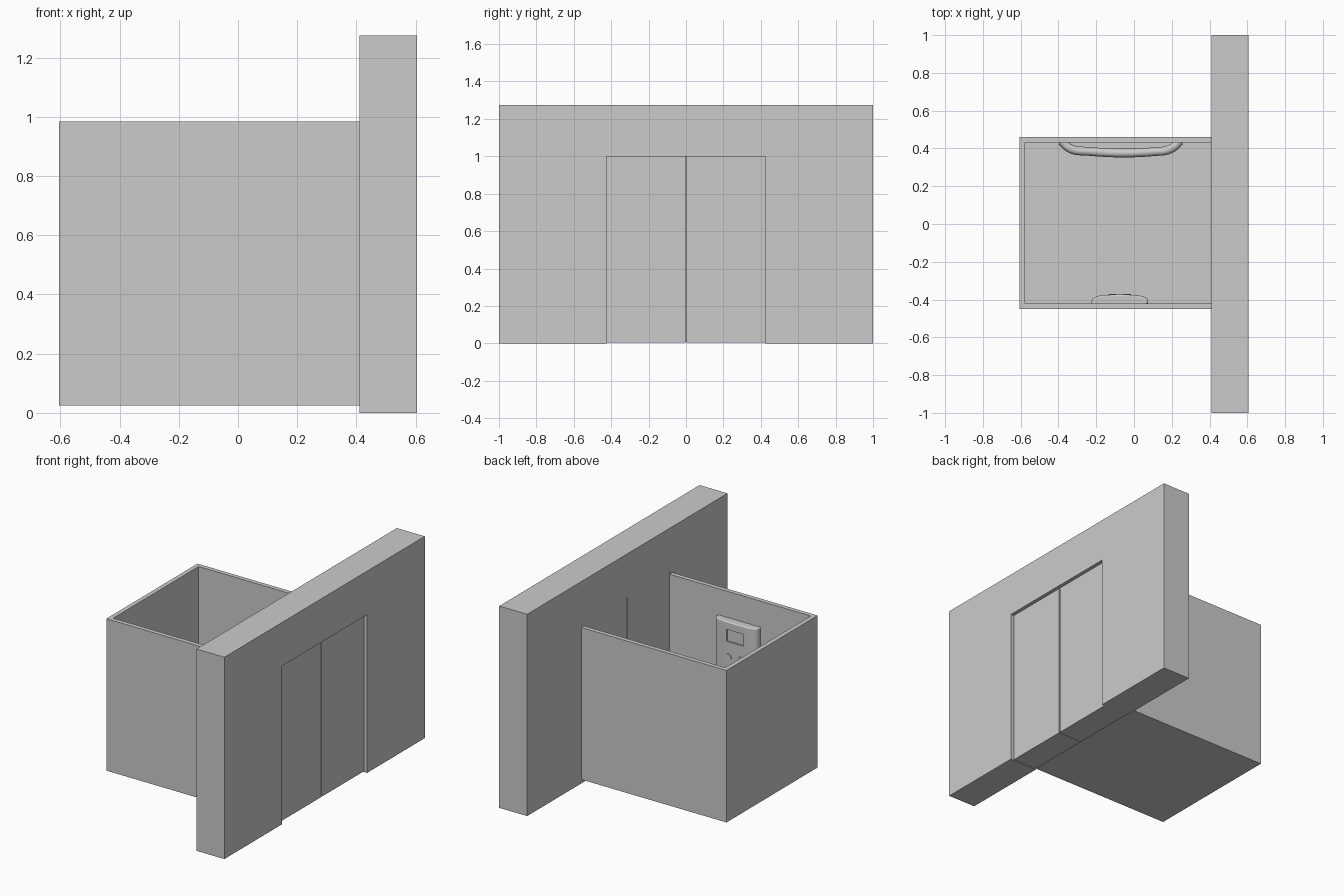
import bpy, bmesh, math
from mathutils import Vector

if "Cube" in bpy.data.objects:
    bpy.data.objects.remove(bpy.data.objects["Cube"])


def prism(name, pts, push):
    """Extrude a closed 3D outline along a vector."""
    bm = bmesh.new()
    face = bm.faces.new([bm.verts.new(p) for p in pts])
    ext = bmesh.ops.extrude_face_region(bm, geom=[face])
    verts = [g for g in ext["geom"] if isinstance(g, bmesh.types.BMVert)]
    bmesh.ops.translate(bm, verts=verts, vec=Vector(push))
    bmesh.ops.recalc_face_normals(bm, faces=bm.faces)
    me = bpy.data.meshes.new(name)
    bm.to_mesh(me)
    bm.free()
    ob = bpy.data.objects.new(name, me)
    bpy.context.collection.objects.link(ob)
    return ob


def box(name, x, y, z):
    pts = [(x[0], y[0], z[0]), (x[1], y[0], z[0]), (x[1], y[1], z[0]), (x[0], y[1], z[0])]
    return prism(name, pts, (0, 0, z[1] - z[0]))


def cut(ob, cutter):
    m = ob.modifiers.new("cut", "BOOLEAN")
    m.operation, m.object, m.solver = "DIFFERENCE", cutter, "EXACT"
    cutter.hide_render = True
    cutter.hide_set(True)


def smooth(ob):
    bpy.ops.object.select_all(action="DESELECT")
    ob.select_set(True)
    bpy.context.view_layer.objects.active = ob
    bpy.ops.object.shade_smooth_by_angle(angle=math.radians(35))


# Shaft wall with a doorway
outline = [(-1, 0), (-1, 1.275), (1, 1.275), (1, 0), (.425, 0), (.425, 1), (-.425, 1), (-.425, 0)]
prism("shaft_wall", [(.41, y, z) for y, z in outline], (.195, 0, 0))

# Sliding doors with a thin seal in the centre gap
for side, label in ((-1, "left"), (1, "right")):
    ys = sorted((side * .004, side * .425))
    box(label + "_door", (.412, .582), ys, (.004, 1))
box("door_seal", (.414, .57), (-.004, .004), (.006, .998))

# Cabin, open at the top and towards the doors
cabin = box("cabin", (-.605, .41), (-.45, .46), (.025, .985))
cut(cabin, box("cabin_cutter", (-.577, .6), (-.422, .432), (.053, 1.2)))

# Control panel with a bulging front and a recessed display
plan = []
for i in range(25):
    a = math.pi * i / 24
    c, s = math.cos(a), math.sin(a)
    plan.append((-.075 + .15 * math.copysign(abs(c) ** .6, c), -.422 + .048 * abs(s) ** .6))
plan = [(.075, -.43)] + plan + [(-.225, -.43)]
panel = prism("control_panel", [(x, y, .22) for x, y in plan], (0, 0, .6))
bev = panel.modifiers.new("round", "BEVEL")
bev.width, bev.segments = .012, 4
bev.limit_method, bev.angle_limit = "ANGLE", math.radians(50)
smooth(panel)
cut(panel, box("display_cutter", (-.14, -.02), (-.384, -.3), (.695, .77)))

# Call buttons below the display
for row in range(4):
    for x in (-.115, -.035):
        z = .6 - row * .08
        ring = [(x + .02 * math.cos(k * math.pi / 8), -.385, z + .02 * math.sin(k * math.pi / 8))
                for k in range(16)]
        smooth(prism("call_button", ring, (0, .015, 0)))

# Handrail curving into the side wall
cu = bpy.data.curves.new("handrail", "CURVE")
cu.dimensions = "3D"
cu.bevel_depth, cu.bevel_resolution, cu.resolution_u = .023, 4, 8
path = [(-.385, .44), (-.335, .398), (-.25, .385), (.11, .383), (.195, .398), (.245, .44)]
sp = cu.splines.new("BEZIER")
sp.bezier_points.add(len(path) - 1)
for bp, (x, y) in zip(sp.bezier_points, path):
    bp.co = (x, y, .45)
    bp.handle_left_type = bp.handle_right_type = "AUTO"
rail = bpy.data.objects.new("handrail", cu)
bpy.context.collection.objects.link(rail)
